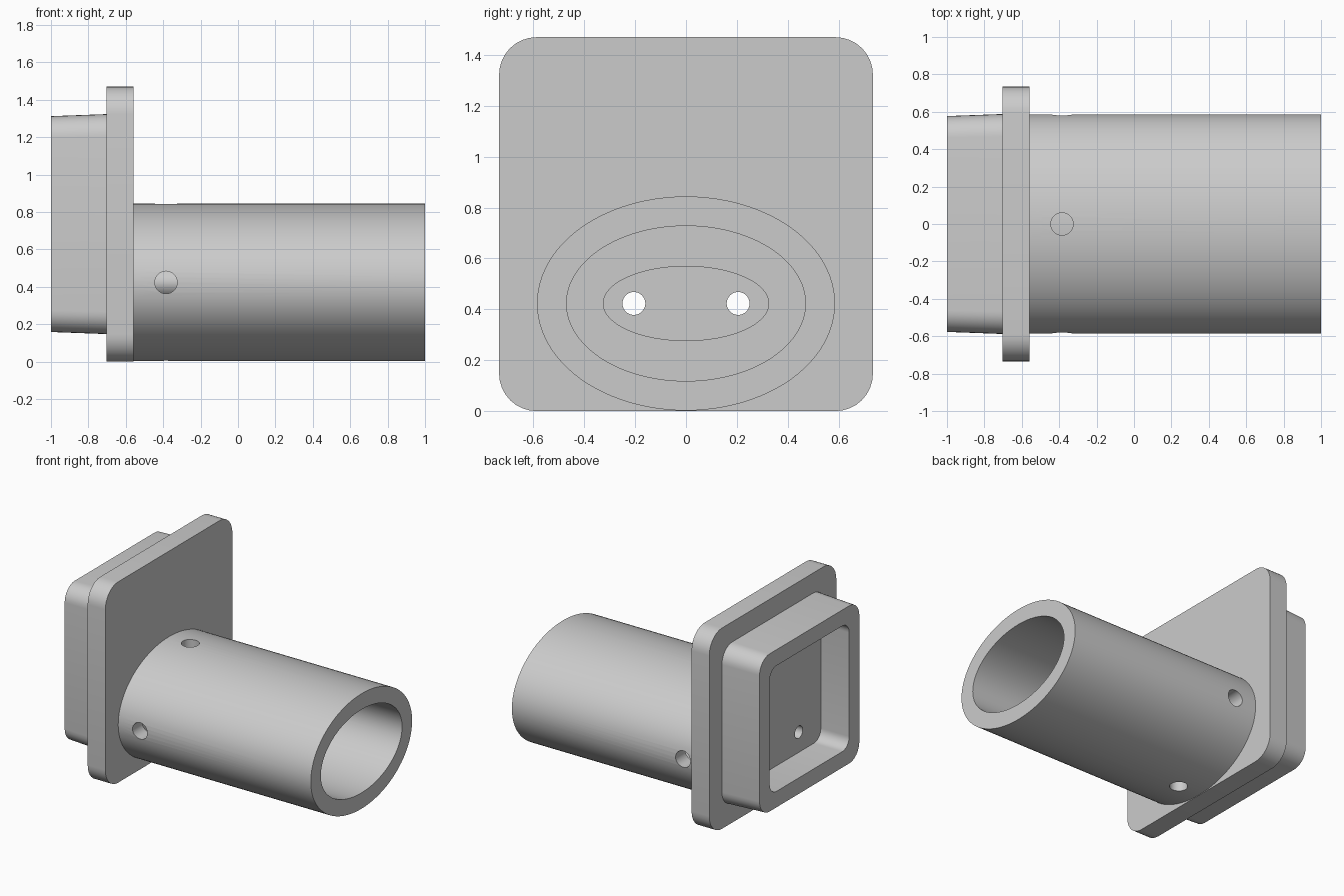
import bpy
import bmesh
from math import cos, sin, pi, radians
from mathutils import Matrix, Vector

cube = bpy.data.objects.get("Cube")
if cube:
    bpy.data.objects.remove(cube, do_unlink=True)

grey = bpy.data.materials.new("plain grey")
grey.use_nodes = True
colour = (0.6, 0.6, 0.6, 1)
grey.diffuse_color = colour
grey.node_tree.nodes["Principled BSDF"].inputs["Base Color"].default_value = colour

TUBE_Z = 0.423
PLATE_Z = 0.735


def ellipse(ry, rz, count=96):
    return [(ry * cos(2 * pi * i / count), rz * sin(2 * pi * i / count)) for i in range(count)]


def rounded_square(half, radius, steps=8):
    points = []
    for quarter, (sy, sz) in enumerate([(1, 1), (-1, 1), (-1, -1), (1, -1)]):
        for i in range(steps + 1):
            a = pi / 2 * (quarter + i / steps)
            points.append((sy * (half - radius) + radius * cos(a),
                           sz * (half - radius) + radius * sin(a)))
    return points


def loft(name, start, end, x0, x1, z):
    """Solid along x between two matching (y, z) outlines."""
    bm = bmesh.new()
    a = [bm.verts.new((x0, p, q + z)) for p, q in start]
    b = [bm.verts.new((x1, p, q + z)) for p, q in end]
    bm.faces.new(a)
    bm.faces.new(b)
    for i in range(len(a)):
        j = (i + 1) % len(a)
        bm.faces.new((a[i], a[j], b[j], b[i]))
    bmesh.ops.recalc_face_normals(bm, faces=bm.faces)
    mesh = bpy.data.meshes.new(name)
    bm.to_mesh(mesh)
    bm.free()
    mesh.materials.append(grey)
    obj = bpy.data.objects.new(name, mesh)
    bpy.context.collection.objects.link(obj)
    return obj


def rod(radius, length, centre, axis):
    """Round cutter along the given axis."""
    mesh = bpy.data.meshes.new("hole_cutter")
    bm = bmesh.new()
    turn = Vector((0, 0, 1)).rotation_difference(Vector(axis)).to_matrix().to_4x4()
    bmesh.ops.create_cone(bm, cap_ends=True, segments=40, radius1=radius, radius2=radius,
                          depth=length, matrix=Matrix.Translation(centre) @ turn)
    bm.to_mesh(mesh)
    bm.free()
    mesh.materials.append(grey)
    obj = bpy.data.objects.new("hole_cutter", mesh)
    bpy.context.collection.objects.link(obj)
    return obj


def cut(obj, cutters):
    bpy.context.view_layer.objects.active = obj
    for cutter in cutters:
        cutter.hide_render = True
        mod = obj.modifiers.new("cut", "BOOLEAN")
        mod.operation = "DIFFERENCE"
        mod.solver = "EXACT"
        mod.object = cutter
        bpy.ops.object.modifier_apply(modifier=mod.name)
        bpy.data.objects.remove(cutter, do_unlink=True)


def screw_holes():
    return [rod(0.045, 3, (0, y, TUBE_Z), (1, 0, 0)) for y in (-0.205, 0.205)]


# Square flange plate
plate = rounded_square(0.735, 0.147)
flange = loft("flange_plate", plate, plate, -0.703, -0.56, PLATE_Z)
cut(flange, screw_holes())

# Slightly tapered plug with a square pocket behind the flange
plug = loft("plug", rounded_square(0.577, 0.115), rounded_square(0.588, 0.12),
            -1, -0.703, PLATE_Z)
pocket = rounded_square(0.46, 0.08)
cut(plug, [loft("pocket_cutter", pocket, pocket, -1.2, -0.77, PLATE_Z)] + screw_holes())

# Oval tube with four cross holes
outer, inner = ellipse(0.586, 0.421), ellipse(0.47, 0.305)
tube = loft("oval_tube", outer, outer, -0.56, 1, TUBE_Z)
cut(tube, [loft("bore_cutter", inner, inner, -0.8, 1.2, TUBE_Z),
           rod(0.06, 2, (-0.385, 0, TUBE_Z), (0, 1, 0)),
           rod(0.06, 2, (-0.385, 0, TUBE_Z), (0, 0, 1))])

# Oval boss inside the tube, drilled for two screws
core = ellipse(0.327, 0.148)
boss = loft("inner_boss", core, core, -0.56, -0.25, TUBE_Z)
cut(boss, screw_holes())

# Smooth curved walls, sharp rims
bpy.ops.object.select_all(action="DESELECT")
for part in (flange, plug, tube, boss):
    part.select_set(True)
bpy.context.view_layer.objects.active = tube
bpy.ops.object.shade_smooth_by_angle(angle=radians(30))
